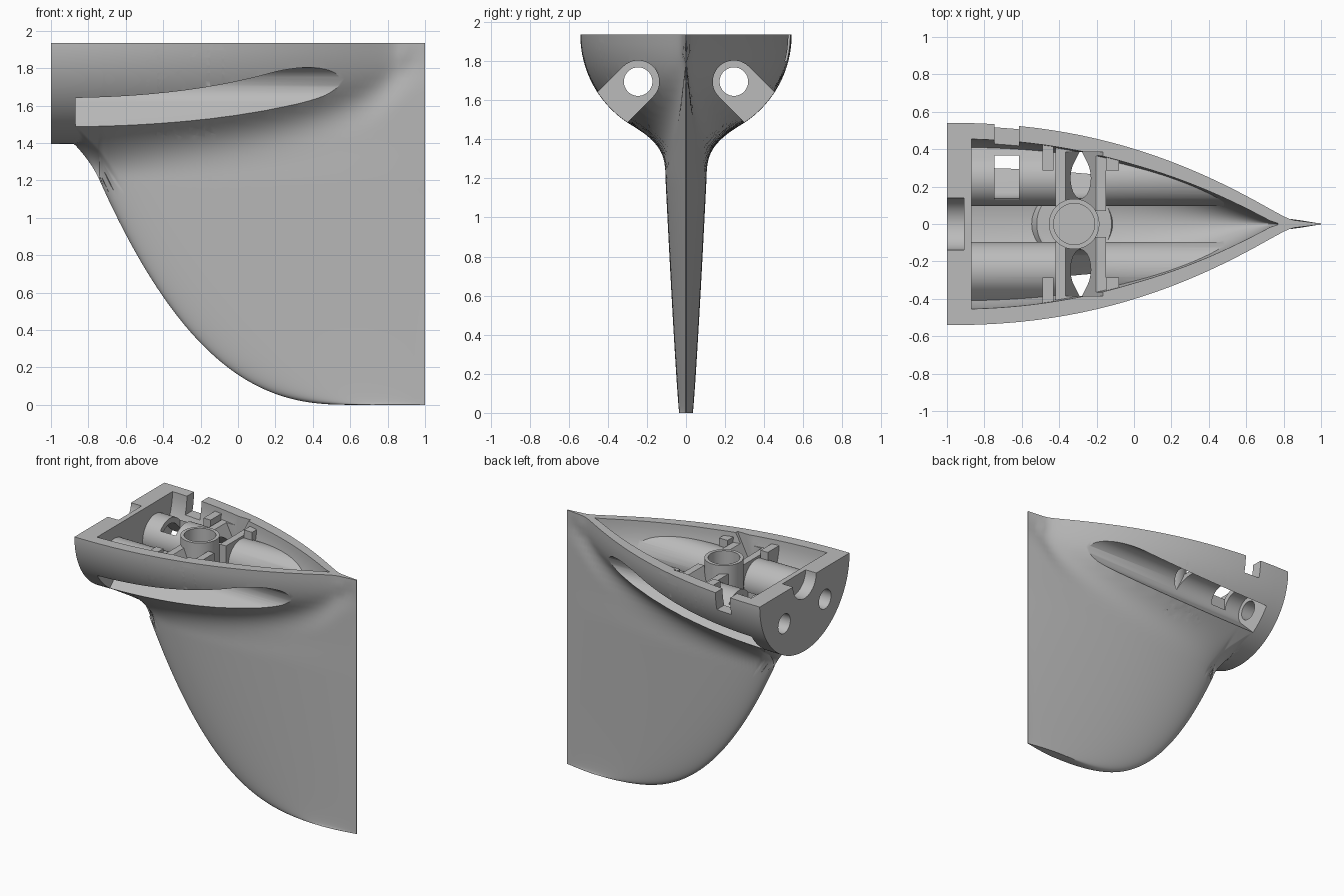
import bpy, bmesh, math
from mathutils import Matrix

if "Cube" in bpy.data.objects:
    bpy.data.objects.remove(bpy.data.objects["Cube"])

TOP = 1.935
grey = bpy.data.materials.new("plain_grey")
grey.use_nodes = True
COLOUR = (0.5, 0.5, 0.5, 1)
grey.diffuse_color = COLOUR
grey.node_tree.nodes["Principled BSDF"].inputs["Base Color"].default_value = COLOUR


def finish(name, bm):
    bmesh.ops.recalc_face_normals(bm, faces=bm.faces)
    mesh = bpy.data.meshes.new(name)
    bm.to_mesh(mesh)
    bm.free()
    mesh.materials.append(grey)
    obj = bpy.data.objects.new(name, mesh)
    bpy.context.collection.objects.link(obj)
    return obj


def loft(name, sections):
    """Skin closed (x, [(y, z), ...]) sections and cap both ends."""
    bm = bmesh.new()
    rings = [[bm.verts.new((x, y, z)) for y, z in pts] for x, pts in sections]
    for a, b in zip(rings, rings[1:]):
        for i in range(len(a)):
            j = (i + 1) % len(a)
            bm.faces.new((a[i], a[j], b[j], b[i]))
    bm.faces.new(rings[0])
    bm.faces.new(rings[-1])
    return finish(name, bm)


def prism(name, x0, x1, pts):
    return loft(name, [(x0, pts), (x1, pts)])


def box(name, x0, x1, y0, y1, z0, z1):
    return prism(name, x0, x1, [(y0, z0), (y1, z0), (y1, z1), (y0, z1)])


def cylinder(name, centre, r1, r2, depth, axis="Z"):
    bm = bmesh.new()
    turn = Matrix.Rotation(math.pi / 2, 4, "Y") if axis == "X" else Matrix()
    bmesh.ops.create_cone(bm, cap_ends=True, segments=48, radius1=r1, radius2=r2,
                          depth=depth, matrix=Matrix.Translation(centre) @ turn)
    return finish(name, bm)


def combine(target, other, operation, keep=False):
    mod = target.modifiers.new("cut", "BOOLEAN")
    mod.operation = operation
    mod.solver = "EXACT"
    mod.object = other
    bpy.context.view_layer.objects.active = target
    bpy.ops.object.modifier_apply(modifier=mod.name)
    if not keep:
        bpy.data.objects.remove(other)


# Shape laws for the hull and the fin
def half_width(x):
    r = 0.54 * (1 - ((x + 1) / 1.85) ** 2.2)
    return 0.5 * (r + math.sqrt(r * r + 0.0016))


def hull_depth(x):
    return 0.54 * (half_width(x) / 0.54) ** 0.4


def leading_edge(z):
    return 0.6 - 1.34 * (max(z, 0) / 1.2) ** 0.4 - 1.4 * max(0, z - 1.2) ** 2


def fin_bottom(x):
    lo, hi = 0.0, 1.5
    for _ in range(40):
        mid = (lo + hi) / 2
        lo, hi = (lo, mid) if leading_edge(mid) < x else (mid, hi)
    return lo if x < 0.6 else 0.0


def fin_width(x, z):
    le = leading_edge(min(z, 1.38))
    u = (x - le) / (1 - le)
    if u <= 0:
        return 0.0
    t = 0.035 + 0.07 * min(1, max(z, 0) / 1.2) ** 0.85
    return 2 * t * (1.4845 * u ** 0.5 - 0.63 * u - 1.758 * u ** 2
                    + 1.4215 * u ** 3 - 0.5075 * u ** 4)


def skin_width(x, z):
    r, dep, d = half_width(x), hull_depth(x), TOP - z
    width = r * math.sqrt(max(0, 1 - (d / dep) ** 2))
    if x > -0.88:
        d1, d2 = 0.83 * dep, dep + 0.2
        if d1 < d < d2:
            span = d2 - d1
            s = (d - d1) / span
            y0, y1 = r * 0.558, fin_width(x, TOP - d2)
            m0, m1 = -1.49 * r / dep * span, -0.05 * span
            fillet = ((2*s**3 - 3*s**2 + 1) * y0 + (s**3 - 2*s**2 + s) * m0
                      + (3*s**2 - 2*s**3) * y1 + (s**3 - s**2) * m1)
            nose = max(0, min(1, (x - leading_edge(z)) / 0.1)) ** 0.5
            width = max(width, fillet * nose)
        else:
            width = max(width, fin_width(x, z))
    return max(width, 0.002)


def hull_section(x, n=64):
    bottom = TOP - hull_depth(x)
    if x > -0.88:
        bottom = min(bottom, fin_bottom(x))
    side = []
    for i in range(n + 1):
        z = TOP - (TOP - bottom) * math.sin(i / n * math.pi / 2)
        side.append((skin_width(x, z), z))
    return side + [(-y, z) for y, z in reversed(side)]


def cavity_section(x, n=32):
    r = max(0.003, half_width(x) - 0.085 + 0.03 * max(x, 0))
    dep = hull_depth(x) - 0.09
    arc = [(r * math.cos(a), TOP - dep * math.sin(a))
           for a in (math.pi * i / n for i in range(n + 1))]
    return [(r, 2.05)] + arc + [(-r, 2.05)]


def channel(name, side, r, x0, x1):
    """Round-backed slot opening outwards and downwards."""
    k = math.sqrt(0.5)
    pts = []
    for i in range(25):
        a = math.radians(45 + 180 * i / 24)
        pts.append((0.245 + r * math.cos(a), 1.695 + r * math.sin(a)))
    pts += [(pts[-1][0] + 0.6 * k, pts[-1][1] - 0.6 * k),
            (pts[0][0] + 0.6 * k, pts[0][1] - 0.6 * k)]
    return prism(name, x0, x1, [(side * y, z) for y, z in pts])


# Hull with fin
stations = [-1, -0.94, -0.88] + [-0.88 + 0.16 * i / 16 for i in range(1, 17)]
stations += [-0.72 + 1.72 * i / 60 for i in range(1, 61)]
body = loft("finned_hull", [(x, hull_section(x)) for x in stations])
envelope = body.copy()
envelope.data = body.data.copy()
bpy.context.collection.objects.link(envelope)

# Open cavity, leaving two tubes standing along the floor
cavity = loft("cavity_cutter", [(-0.87 + 1.64 * i / 40, cavity_section(-0.87 + 1.64 * i / 40))
                                for i in range(41)])
for side in (1, -1):
    combine(cavity, channel("tube_form", side, 0.15, -0.95, 0.85), "DIFFERENCE")
combine(body, cavity, "DIFFERENCE")


def add_inside(part):
    combine(part, envelope, "INTERSECT", keep=True)
    combine(body, part, "UNION")


# Cradle blocks and flanges across the tubes, with V notches
for side in (1, -1):
    def span(a, b):
        return sorted((side * a, side * b))
    add_inside(box("cradle", -0.42, -0.15, *span(0.07, 0.46), 1.5, 1.86))
    add_inside(box("rear_flange", -0.49, -0.43, *span(0.285, 0.5), 1.5, 1.9))
    add_inside(box("front_flange", -0.15, -0.08, *span(0.285, 0.46), 1.5, 1.9))
    v0, v1 = span(0.065, 0.385)
    notch = loft("v_cutter", [(-0.425, [(v0, 1.975), (v1, 1.975), (v1, 1.98), (v0, 1.98)]),
                              (-0.285, [(v0, 1.695), (v1, 1.695), (v1, 1.98), (v0, 1.98)]),
                              (-0.145, [(v0, 1.975), (v1, 1.975), (v1, 1.98), (v0, 1.98)])])
    combine(body, notch, "DIFFERENCE")

# Central boss on a conical foot, bored out
add_inside(cylinder("boss_foot", (-0.32, 0, 1.49), 0.26, 0.2, 0.1))
add_inside(cylinder("boss", (-0.32, 0, 1.7), 0.135, 0.135, 0.45))
combine(body, cylinder("boss_bore", (-0.32, 0, 1.75), 0.11, 0.11, 0.6), "DIFFERENCE")

# Outer channels and round holes in the end wall
for side in (1, -1):
    combine(body, channel("channel_cutter", side, 0.108, -0.87, 0.85), "DIFFERENCE")
    combine(body, cylinder("hole_cutter", (-0.95, side * 0.245, 1.695), 0.073, 0.073, 0.3, "X"),
            "DIFFERENCE")

# End wall recess, side notch and tube window
combine(body, cylinder("recess_cutter", (-1.0, 0, TOP), 0.14, 0.14, 0.18, "X"), "DIFFERENCE")
combine(body, box("notch_cutter", -0.745, -0.615, 0.40, 0.6, 1.8, 2.0), "DIFFERENCE")
combine(body, box("window_cutter", -0.745, -0.615, 0.13, 0.365, 1.7, 1.93), "DIFFERENCE")
bpy.data.objects.remove(envelope)

# Smooth skin with crisp edges
bpy.ops.object.select_all(action="DESELECT")
body.select_set(True)
bpy.context.view_layer.objects.active = body
bpy.ops.object.shade_smooth_by_angle(angle=math.radians(30))
